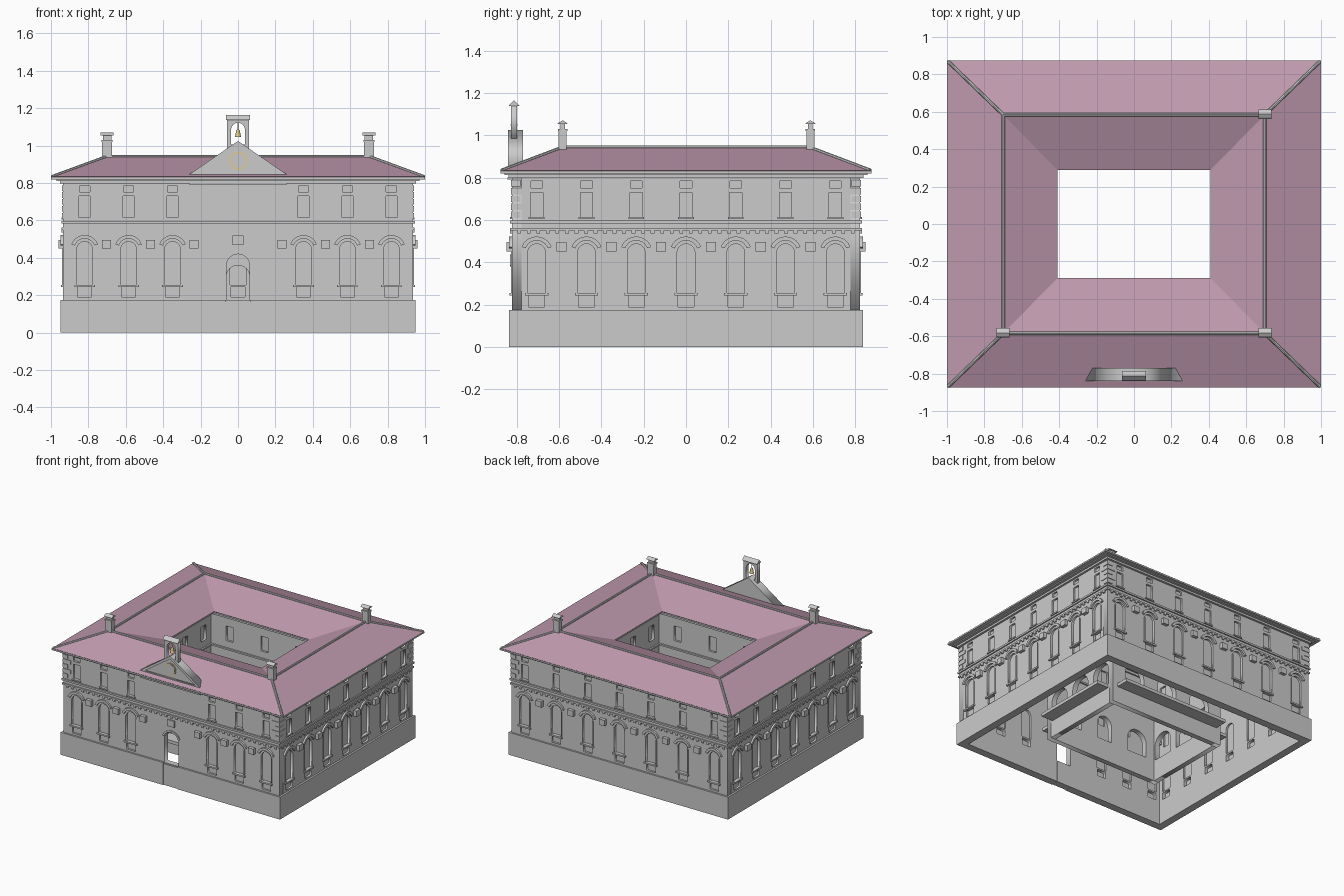
import bpy, bmesh
from math import pi, sin, cos, radians
from mathutils import Matrix, Vector

if "Cube" in bpy.data.objects:
    bpy.data.objects.remove(bpy.data.objects["Cube"])

HX, HY = 0.935, 0.822            # outer wall faces
SIDES = {"front": (0, HY, HX), "right": (pi/2, HX, HY), "back": (pi, HY, HX), "left": (-pi/2, HX, HY)}


def material(name, col):
    m = bpy.data.materials.new(name)
    m.diffuse_color = (*col, 1)
    m.use_nodes = True
    m.node_tree.nodes["Principled BSDF"].inputs["Base Color"].default_value = m.diffuse_color
    return m


def finish(name, bm, mat=None):
    bmesh.ops.recalc_face_normals(bm, faces=bm.faces)
    me = bpy.data.meshes.new(name)
    bm.to_mesh(me)
    bm.free()
    ob = bpy.data.objects.new(name, me)
    bpy.context.collection.objects.link(ob)
    if mat:
        me.materials.append(mat)
    return ob


def prism(bm, outline, d0, d1, a=0):
    """Outline in (along wall, height), pushed from distance d0 to d1 outward of a side."""
    R = Matrix.Rotation(a, 3, 'Z')
    lo, hi = [[bm.verts.new(R @ Vector((u, -d, z))) for u, z in outline] for d in (d0, d1)]
    bm.faces.new(lo)
    bm.faces.new(hi)
    n = len(lo)
    for i in range(n):
        j = (i + 1) % n
        bm.faces.new((lo[i], lo[j], hi[j], hi[i]))


def rect(u, w, z0, z1):
    return [(u - w/2, z0), (u + w/2, z0), (u + w/2, z1), (u - w/2, z1)]


def arch(u, w, z0, z1, n=12):
    r = w/2
    return [(u - r, z0), (u + r, z0)] + [(u + r*cos(pi*i/n), z1 - r + r*sin(pi*i/n)) for i in range(n + 1)]


def hood(u, z, r0, r1, n=10):
    ang = [radians(20 + 140*i/n) for i in range(n + 1)]
    return [(u + r1*cos(t), z + r1*sin(t)) for t in ang] + [(u + r0*cos(t), z + r0*sin(t)) for t in reversed(ang)]


def pierced(name, outer, holes, d0, d1, a=0):
    """Flat slab with holes, from a filled 2D curve."""
    cu = bpy.data.curves.new(name, 'CURVE')
    cu.dimensions, cu.fill_mode, cu.extrude = '2D', 'BOTH', (d1 - d0)/2
    for pts in [outer] + holes:
        s = cu.splines.new('POLY')
        s.points.add(len(pts) - 1)
        for p, (u, z) in zip(s.points, pts):
            p.co = (u, z, 0, 1)
        s.use_cyclic_u = True
    ob = bpy.data.objects.new(name, cu)
    bpy.context.collection.objects.link(ob)
    ob.matrix_world = (Matrix.Rotation(a, 4, 'Z') @ Matrix.Translation((0, -(d0 + d1)/2, 0))
                       @ Matrix.Rotation(pi/2, 4, 'X'))
    bpy.ops.object.select_all(action='DESELECT')
    ob.select_set(True)
    bpy.context.view_layer.objects.active = ob
    bpy.ops.object.convert(target='MESH')


def loops(bm, prof, close=True):
    """Rectangular ring swept from (half x, half y, z) corners; returns faces per band."""
    rings = [[bm.verts.new((sx*x, sy*y, z)) for sx, sy in ((1, 1), (-1, 1), (-1, -1), (1, -1))] for x, y, z in prof]
    for a, b in zip(rings, rings[1:] + rings[:1]):
        for i in range(4):
            bm.faces.new((a[i], a[(i + 1) % 4], b[(i + 1) % 4], b[i]))


def ring(bm, x, y, t, z0, z1):
    loops(bm, [(x, y, z0), (x, y, z1), (x - t, y - t, z1), (x - t, y - t, z0)])


def box(bm, c, s):
    bmesh.ops.create_cube(bm, size=1, matrix=Matrix.Translation(c) @ Matrix.Diagonal((*s, 1)))


pink = material("roof_tile", (0.52, 0.32, 0.42))
gold = material("brass", (0.75, 0.6, 0.25))

# Outer and courtyard walls with their openings
panes, trim, plaques, ledges, plinth = [bmesh.new() for _ in range(5)]
for side, (a, d, half) in SIDES.items():
    front = side == "front"
    if front:
        us = [-0.82, -0.585, -0.35, 0.35, 0.585, 0.82]
    elif side == "back":
        us = [-0.82 + 0.2733*i for i in range(7)]
    else:
        us = [-0.705 + 0.235*i for i in range(7)]
    holes = []
    for u in us:
        holes += [arch(u, 0.084, 0.255, 0.487), rect(u, 0.075, 0.19, 0.243),
                  rect(u, 0.058, 0.615, 0.73), rect(u, 0.055, 0.752, 0.785)]
    for k, h in enumerate(holes):
        prism(panes, h, d - (0.03 if k % 2 == 0 else 0.02), d - 0.015, a)
    for u in us:
        prism(trim, rect(u, 0.11, 0.243, 0.255), d - 0.01, d + 0.012, a)
        prism(trim, rect(u, 0.075, 0.605, 0.615), d - 0.01, d + 0.008, a)
        prism(trim, hood(u, 0.447, 0.056, 0.075), d - 0.01, d + 0.014, a)
        for s in (-1, 1):
            prism(trim, rect(u + s*0.046, 0.007, 0.255, 0.45), d - 0.01, d + 0.005, a)
    if front:
        holes.append(arch(0, 0.125, 0.172, 0.42))
        prism(trim, hood(0, 0.357, 0.066, 0.08), d - 0.01, d + 0.008, a)
        prism(trim, rect(0, 0.52, 0.79, 0.8), d - 0.01, d + 0.02, a)
    w = half if side in ("front", "back") else half - 0.045
    pierced(side + "_wall", rect(0, 2*w, 0.165, 0.825), holes, d - 0.045, d, a)

    # Square plaques between the windows
    mids = [(p + q)/2 for p, q in zip(us, us[1:])]
    if front:
        mids = [m for m in mids if abs(m) > 0.1] + [-0.235, 0.235]
        prism(plaques, rect(0, 0.06, 0.47, 0.52), d - 0.01, d + 0.01, a)
    for m in mids:
        prism(plaques, rect(m, 0.048, 0.45, 0.495), d - 0.01, d + 0.025, a)
    # Dentils below the string course
    n = int(2*half/0.045)
    for i in range(n):
        prism(trim, rect((i + 0.5 - n/2)*0.045, 0.018, 0.535, 0.55), d - 0.01, d + 0.008, a)

    # Plinth, parted at the doorway
    ph, pd = half + 0.014, d + 0.014
    pw = ph if side in ("front", "back") else ph - 0.06
    if front:
        for s in (-1, 1):
            prism(plinth, rect(s*(pw + 0.064)/2, pw - 0.064, 0, 0.175), pd - 0.06, pd, a)
        prism(plinth, rect(0, 0.126, 0, 0.165), pd - 0.06, pd - 0.006, a)
    else:
        prism(plinth, rect(0, 2*pw, 0, 0.175), pd - 0.06, pd, a)

    # Courtyard wall: three arches below, three windows above, ledge behind
    di, hi, sp = (0.365, 0.5, 0.3) if d == HY else (0.5, 0.325, 0.23)
    lows = [arch(s*sp, 0.17 if s or not front else 0.125, 0.165, 0.36) for s in (-1, 0, 1)]
    ups = [rect(s*sp, 0.06, 0.615, 0.73) for s in (-1, 0, 1)]
    pierced(side + "_courtyard_wall", rect(0, 2*hi, 0, 0.825), lows + ups, di - 0.04, di, a)
    for h in ups:
        prism(panes, h, di - 0.025, di - 0.015, a)
    prism(ledges, rect(0, 2*min(hi, 0.46) if d == HY else 0.62, 0.13, 0.155), di - 0.02, di + 0.1, a)

finish("window_panes", panes)
finish("window_trim", trim)
finish("wall_plaques", plaques)
finish("inner_ledges", ledges)
finish("plinth", plinth)

# Cornices and string courses
bm = bmesh.new()
for e, z0, z1 in ((0.008, 0.55, 0.562), (0.01, 0.583, 0.597), (0.016, 0.797, 0.812), (0.035, 0.812, 0.822)):
    ring(bm, HX + e, HY + e, e + 0.03, z0, z1)
for z0, z1 in ((0.55, 0.562), (0.797, 0.815)):
    ring(bm, 0.48, 0.345, 0.032, z0, z1)
finish("cornices", bm)

# Corner quoins of the upper storey
bm = bmesh.new()
for sx in (-1, 1):
    for sy in (-1, 1):
        for i in range(5):
            w = 0.07 if i % 2 else 0.045
            box(bm, (sx*(HX + 0.005 - w/2), sy*(HY + 0.005 - w/2), 0.625 + 0.037*i), (w, w, 0.03))
finish("quoins", bm)

# Roof ring and eaves
bm = bmesh.new()
loops(bm, [(0.998, 0.873, 0.834), (0.70, 0.585, 0.942), (0.41, 0.29, 0.834), (0.415, 0.295, 0.828), (0.99, 0.867, 0.828)])
finish("roof", bm, pink)
bm = bmesh.new()
ring(bm, 1.0, 0.875, 0.09, 0.82, 0.832)
ring(bm, 0.5, 0.38, 0.088, 0.82, 0.832)
finish("eaves", bm)

# Ridge and hip caps
bm = bmesh.new()
signs = [(1, 1), (-1, 1), (-1, -1), (1, -1)]
for i, (sx, sy) in enumerate(signs):
    tx, ty = signs[(i + 1) % 4]
    p = Vector((sx*0.70, sy*0.585, 0.942))
    for q in (Vector((tx*0.70, ty*0.585, 0.942)), Vector((sx*0.995, sy*0.87, 0.834))):
        m = Matrix.Translation((p + q)/2) @ (q - p).to_track_quat('Z', 'Y').to_matrix().to_4x4()
        bmesh.ops.create_cone(bm, cap_ends=True, segments=8, radius1=0.009, radius2=0.009, depth=(q - p).length, matrix=m)
finish("ridge_caps", bm)

# Three chimneys on the ridge corners
bm = bmesh.new()
for x, y in ((0.70, 0.587), (0.70, -0.582), (-0.70, -0.582)):
    box(bm, (x, y, 0.975), (0.052, 0.038, 0.11))
    box(bm, (x, y, 1.025), (0.06, 0.046, 0.01))
    box(bm, (x, y, 1.042), (0.046, 0.022, 0.03))
    prism(bm, [(y - 0.025, 1.053), (y + 0.025, 1.053), (y + 0.018, 1.06), (y, 1.07), (y - 0.018, 1.06)], x - 0.034, x + 0.034, pi/2)
finish("chimneys", bm)

# Pediment with clock disc
pierced("pediment_frame", [(-0.265, 0.843), (0.265, 0.843), (0, 1.025)], [[(-0.215, 0.855), (0.215, 0.855), (0, 1.003)]], 0.77, 0.84)
bm = bmesh.new()
prism(bm, [(-0.225, 0.852), (0.225, 0.852), (0, 1.01)], 0.775, 0.832)
finish("pediment", bm)
bm = bmesh.new()
prism(bm, [(0.048*cos(pi*i/12), 0.92 + 0.048*sin(pi*i/12)) for i in range(24)], 0.82, 0.837)
finish("clock_rim", bm, gold)
bm = bmesh.new()
prism(bm, [(0.04*cos(pi*i/12), 0.92 + 0.04*sin(pi*i/12)) for i in range(24)], 0.82, 0.839)
finish("clock_face", bm)

# Bell turret
pierced("bell_turret", rect(0, 0.12, 0.98, 1.145), [arch(0, 0.074, 1.005, 1.122)], 0.797, 0.827)
bm = bmesh.new()
prism(bm, [(-0.838, 1.138), (-0.786, 1.138), (-0.812, 1.165)], -0.065, 0.065, pi/2)
finish("turret_cap", bm)
bm = bmesh.new()
for z, r1, r2, h in ((1.05, 0.018, 0.014, 0.01), (1.067, 0.014, 0.01, 0.024), (1.083, 0.01, 0.004, 0.008), (1.105, 0.002, 0.002, 0.036)):
    bmesh.ops.create_cone(bm, cap_ends=True, segments=16, radius1=r1, radius2=r2, depth=h, matrix=Matrix.Translation((0, -0.812, z)))
finish("bell", bm, gold)
